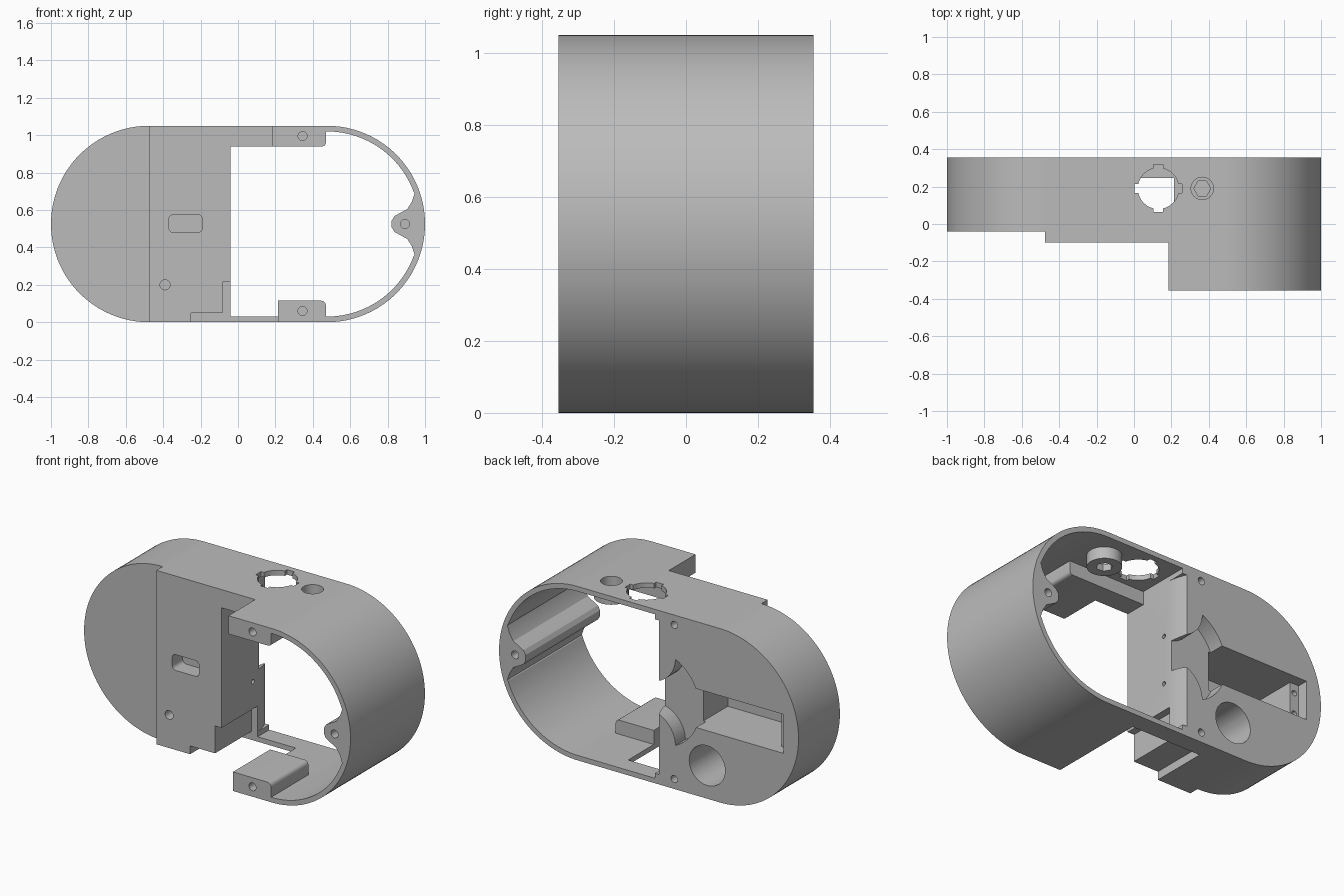
import bpy, bmesh, math

cube = bpy.data.objects.get("Cube")
if cube:
    bpy.data.objects.remove(cube)

grey = bpy.data.materials.new("plain grey")
grey.use_nodes = True
colour = (0.5, 0.5, 0.5, 1)
grey.diffuse_color = colour
grey.node_tree.nodes["Principled BSDF"].inputs["Base Color"].default_value = colour

MID = 0.525      # height of the centre line, also the outer radius
CX = 0.475       # distance of the end-arc centres from the middle
FRONT, BACK = -0.355, 0.355
STEP = -0.1      # front of the flat middle panel
EDGE = -0.04     # open side of the solid half


def prism(name, pts, lo, hi, axis="y", bevel=0):
    """Closed prism from a 2D outline; optionally round the low-end rim."""
    place = {"y": lambda p, h: (p[0], h, p[1]),
             "x": lambda p, h: (h, p[0], p[1]),
             "z": lambda p, h: (p[0], p[1], h)}[axis]
    bm = bmesh.new()
    near = [bm.verts.new(place(p, lo)) for p in pts]
    far = [bm.verts.new(place(p, hi)) for p in pts]
    cap = bm.faces.new(near)
    bm.faces.new(far[::-1])
    for i in range(len(pts)):
        bm.faces.new((near[i], near[i - 1], far[i - 1], far[i]))
    if bevel:
        bmesh.ops.bevel(bm, geom=list(cap.edges), offset=bevel, segments=6,
                        profile=0.5, affect="EDGES")
    bmesh.ops.recalc_face_normals(bm, faces=bm.faces[:])
    mesh = bpy.data.meshes.new(name)
    bm.to_mesh(mesh)
    bm.free()
    mesh.materials.append(grey)
    ob = bpy.data.objects.new(name, mesh)
    bpy.context.scene.collection.objects.link(ob)
    return ob


def box(name, x, y, z):
    return prism(name, [(x[0], z[0]), (x[1], z[0]), (x[1], z[1]), (x[0], z[1])], *y)


def arc(cx, cz, r, a, b, n):
    return [(cx + r * math.cos(math.radians(a + (b - a) * i / n)),
             cz + r * math.sin(math.radians(a + (b - a) * i / n)))
            for i in range(n + 1)]


def rod(name, c, r, lo, hi, axis="y", n=32):
    return prism(name, arc(c[0], c[1], r, 0, 360, n)[:-1], lo, hi, axis)


def rounded(x, z, r):
    pts = []
    for cx, cz, a in ((x[1] - r, z[1] - r, 0), (x[0] + r, z[1] - r, 90),
                      (x[0] + r, z[0] + r, 180), (x[1] - r, z[0] + r, 270)):
        pts += arc(cx, cz, r, a, a + 90, 5)
    return pts


def combine(target, tool, op):
    """Bake a boolean, taking the first solver that returns a solid."""
    mod = target.modifiers.new(op, "BOOLEAN")
    mod.operation, mod.object = op, tool
    for solver in ("EXACT", "MANIFOLD", "FLOAT"):
        mod.solver = solver
        bpy.context.view_layer.update()
        graph = bpy.context.evaluated_depsgraph_get()
        result = bpy.data.meshes.new_from_object(target.evaluated_get(graph))
        if len(result.polygons) > 5:
            target.data = result
            break
    target.modifiers.clear()
    bpy.data.objects.remove(tool)


def cut(target, *tools):
    for tool in tools:
        combine(target, tool, "DIFFERENCE")


# Thin open ring with the flared screw column at its far end
flare = [(0.945, 0.165), (0.93, 0.12), (0.905, 0.08), (0.865, 0.058),
         (0.837, 0.042), (0.822, 0.018)]
column = [(x, MID - d) for x, d in flare] + [(x, MID + d) for x, d in reversed(flare)]
inner = arc(CX, MID, 0.495, -90, -20, 24) + column + arc(CX, MID, 0.495, 20, 90, 24)
outline = ([(-0.1, 0)] + arc(CX, MID, MID, -90, 90, 64) + [(-0.1, 2 * MID)]
           + [(-0.1, 1.02)] + inner[::-1] + [(-0.1, 0.03)])
body = prism("housing_body", outline, FRONT, BACK)
cut(body,
    box("front_step", (-0.3, 0.185), (-0.5, STEP), (-0.1, 1.2)),
    box("floor_slot", (-0.3, 0.215), (-0.5, 0.245), (-0.1, 0.5)))

# Screw blocks, roof beam and the collar under the roof
upper = ([(0.185, 0.94), (0.45, 0.94)] + arc(0.45, 0.96, 0.02, -90, 0, 4)[1:]
         + [(0.47, 1.035), (0.185, 1.035)])
lower = ([(0.215, 0.015), (0.47, 0.015)] + arc(0.445, 0.09, 0.025, 0, 90, 4)
         + [(0.215, 0.115)])
for part in (prism("upper_screw_block", upper, FRONT, 0.03),
             prism("lower_screw_block", lower, FRONT, 0.0),
             box("roof_beam", (-0.1, 0.25), (STEP, 0.03), (0.94, 1.035)),
             rod("roof_collar", (0.365, 0.19), 0.095, 0.95, 1.035, "z")):
    combine(body, part, "UNION")

# Solid half: rounded end and the raised middle panel
end_pts = arc(-CX, MID, MID, 90, 270, 64) + [(-0.3, 0), (-0.3, 2 * MID)]
combine(body, prism("rounded_end", end_pts, -0.04, BACK, "y", 0.05), "UNION")
combine(body, box("middle_panel", (-CX, EDGE), (STEP, BACK), (0, 2 * MID)), "UNION")

# Stepped seat under the middle panel and softened inner back corner
cut(body,
    box("seat_low", (-0.25, -0.07), (-0.2, 0.245), (-0.1, 0.05)),
    box("seat_high", (-0.083, 0.0), (-0.2, 0.245), (-0.1, 0.215)),
    prism("corner_round", [(0.0, 0.24), (-0.04, 0.24), (-0.044, 0.28),
                           (-0.055, 0.32), (-0.075, 0.37), (0.0, 0.37)], 0.06, 0.99, "z"))

# Keyed opening and stepped hole through the roof
key = (0.13, 0.19)
cut(body, rod("key_hole", key, 0.11, 0.9, 1.2, "z"))
for w, d in ((0.127, 0.025), (0.025, 0.127)):
    cut(body, prism("key_notch", [(key[0] + sx * w, key[1] + sy * d)
                                  for sx, sy in ((-1, -1), (1, -1), (1, 1), (-1, 1))],
                    0.9, 1.2, "z"))
cut(body,
    rod("roof_counterbore", (0.365, 0.19), 0.06, 0.99, 1.2, "z"),
    rod("roof_hole", (0.365, 0.19), 0.045, 0.9, 1.2, "z", 6))

# Screw holes along the front and back rims
for c in ((0.345, 0.995), (0.345, 0.06)):
    cut(body, rod("front_screw_hole", c, 0.024, -0.5, -0.2, "y", 20))
for z in (0.06, 0.99):
    cut(body, rod("back_screw_hole", (-0.17, z), 0.022, 0.27, 0.5, "y", 20))
for lo, hi in ((-0.5, -0.2), (0.2, 0.5)):
    cut(body, rod("column_hole", (0.893, MID), 0.024, lo, hi, "y", 20))
for z in (0.38, 0.67):
    cut(body, rod("side_hole", (0.2, z), 0.013, -0.12, 0.0, "x", 16))

# Front window and the bored hole behind the small front hole
cut(body,
    prism("front_window", rounded((-0.37, -0.19), (0.48, 0.575), 0.025), -0.2, 0.0),
    rod("front_hole", (-0.39, 0.2), 0.027, -0.2, 0.3, "y", 24),
    rod("back_bore", (-0.39, 0.2), 0.12, 0.0, 0.5, "y", 48))

# Back pocket with a drilled ledge
cut(body,
    box("back_pocket", (-0.84, -0.3), (0.03, 0.5), (0.41, 0.645)),
    box("pocket_ledge", (-0.9, -0.8), (0.29, 0.5), (0.41, 0.645)))
for z in (0.465, 0.59):
    cut(body, rod("ledge_hole", (-0.87, z), 0.016, 0.2, 0.5, "y", 16))

# Fan-shaped recess opening onto the inner edge
throat = arc(0.0, 0.79, 0.178, 184, 257, 10)
fan = (arc(-0.05, MID, 0.29, 116, 244, 24)
       + [(x, 2 * MID - z) for x, z in throat]
       + [(0.0, 0.433), (0.0, 0.617)] + throat[::-1])
cut(body, prism("fan_recess", fan, 0.26, 0.5))

# Smooth curves, sharp edges
bpy.ops.object.select_all(action="DESELECT")
body.select_set(True)
bpy.context.view_layer.objects.active = body
bpy.ops.object.shade_smooth_by_angle(angle=math.radians(25))
